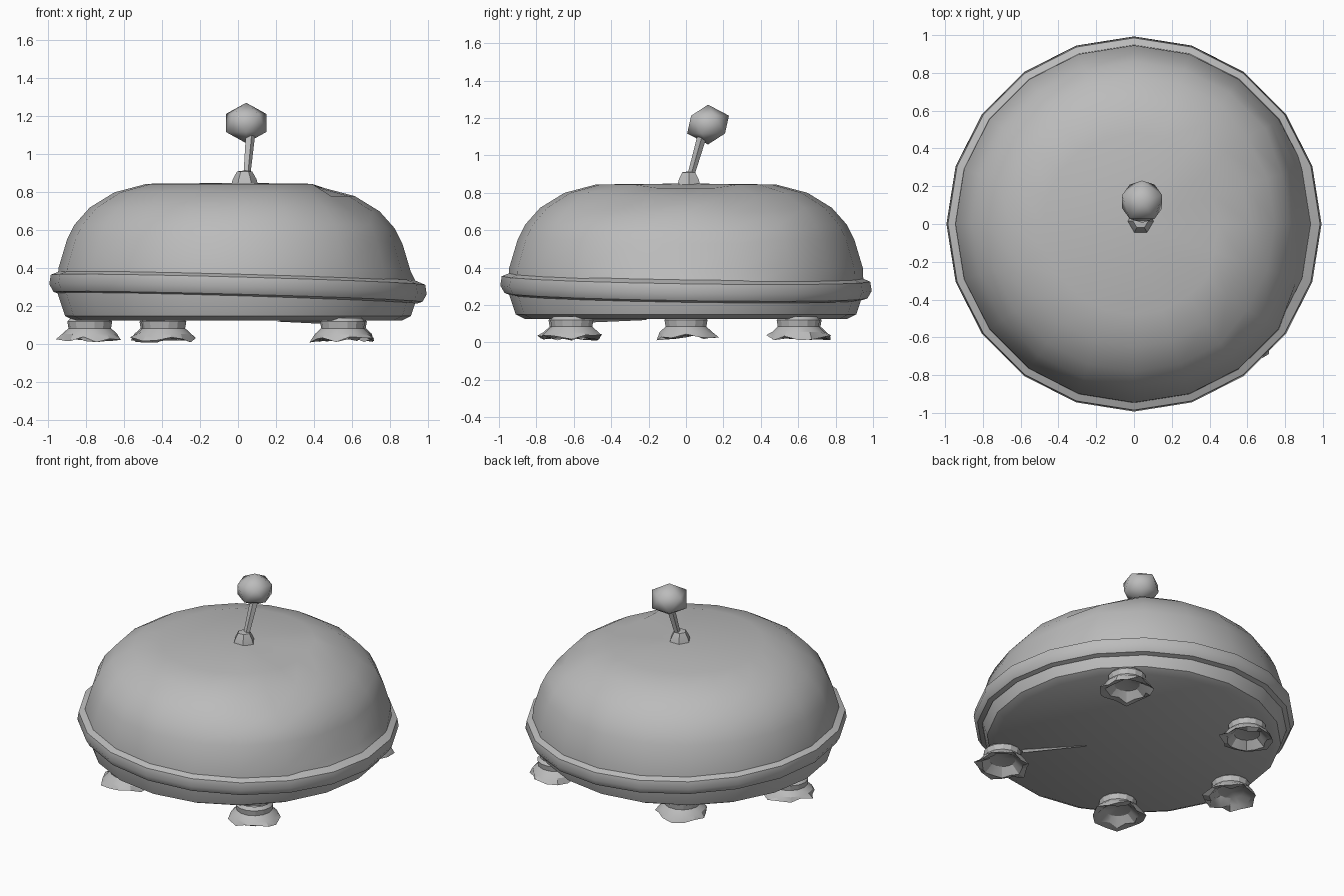
import bpy, bmesh, math, random
from mathutils import Vector

if "Cube" in bpy.data.objects:
    bpy.data.objects.remove(bpy.data.objects["Cube"])

random.seed(4)
grey = bpy.data.materials.new("plain_grey")
grey.diffuse_color = (0.5, 0.5, 0.5, 1)
grey.use_nodes = True
grey.node_tree.nodes["Principled BSDF"].inputs["Base Color"].default_value = grey.diffuse_color


def add_object(name, bm, angle):
    bmesh.ops.recalc_face_normals(bm, faces=bm.faces)
    mesh = bpy.data.meshes.new(name)
    bm.to_mesh(mesh)
    bm.free()
    mesh.materials.append(grey)
    obj = bpy.data.objects.new(name, mesh)
    bpy.context.collection.objects.link(obj)
    bpy.ops.object.select_all(action='DESELECT')
    obj.select_set(True)
    bpy.context.view_layer.objects.active = obj
    bpy.ops.object.shade_smooth_by_angle(angle=math.radians(angle))
    return obj


def lathe(name, profile, sides, angle=40, place=lambda v, ring, i: v, closed=False):
    """Spin (radius, z) points; a zero radius makes a pole; place() adjusts each point."""
    bm = bmesh.new()
    rings = []
    for k, (r, z) in enumerate(profile):
        count = 1 if r == 0 else sides
        ring = []
        for i in range(count):
            a = 2 * math.pi * i / sides
            ring.append(bm.verts.new(place(Vector((r * math.cos(a), r * math.sin(a), z)), k, i)))
        rings.append(ring)
    pairs = list(zip(rings, rings[1:])) + ([(rings[-1], rings[0])] if closed else [])
    for a, b in pairs:
        for i in range(sides):
            j = (i + 1) % sides
            quad = [a[i % len(a)], a[j % len(a)], b[j % len(b)], b[i % len(b)]]
            bm.faces.new(list(dict.fromkeys(quad)))
    return add_object(name, bm, angle)


# Domed shell, pressed in slightly at the shoulder on the +x side
def press(v, ring, i):
    if v.x > 0.4 and abs(v.y) < 0.5 and v.z > 0.4:
        v.x -= 0.035
        v.z -= 0.02
    return v


dome = [(0.95, 0.30), (0.945, 0.40), (0.90, 0.55), (0.86, 0.63), (0.78, 0.72),
        (0.65, 0.80), (0.48, 0.845), (0, 0.85)]
lathe("dome_shell", dome, 20, 50, press)

# Shallow tub under the dome with a flat floor
tub = [(0, 0.125), (0.86, 0.125), (0.91, 0.15), (0.95, 0.27), (0.95, 0.32)]
lathe("lower_tub", tub, 20, 40)


# Rim band, tilted down to the right
def tilt(v, ring, i):
    v.z -= 0.027 * v.x + 0.015 * v.y
    return v


rim = [(0.94, 0.24), (0.97, 0.25), (0.993, 0.29), (0.985, 0.34), (0.935, 0.36)]
lathe("rim_band", rim, 20, 40, tilt, closed=True)

# Five splayed feet with ragged hollow soles
foot = [(0.10, 0.14), (0.118, 0.12), (0.112, 0.085), (0.145, 0.055), (0.175, 0.03),
        (0.135, 0.035), (0.08, 0.07), (0, 0.085)]
for n, (fx, fy) in enumerate([(0.56, 0.60), (-0.40, 0.61), (-0.78, 0.0), (-0.39, -0.62), (0.55, -0.61)]):
    def splay(v, ring, i):
        if ring in (4, 5):
            s = random.uniform(0.9, 1.04) if i % 2 else random.uniform(0.82, 0.96)
            v = Vector((v.x * s, v.y * s, v.z + random.uniform(-0.02, 0.015)))
        return v + Vector((fx, fy, 0))
    lathe(f"foot_{n + 1}", foot, 14, 25, splay)

# Thin ridge along the floor from one foot
bm = bmesh.new()
bmesh.ops.create_cone(bm, cap_ends=True, segments=4, radius1=0.015, radius2=0.002, depth=0.4)
start, end = Vector((0.48, -0.52, 0.122)), Vector((0.2, -0.2, 0.122))
turn = (end - start).to_track_quat('Z', 'Y')
for v in bm.verts:
    v.co = turn @ v.co + (start + end) / 2
add_object("floor_ridge", bm, 20)

# Antenna: socket, leaning rod and faceted ball
socket = [(0.072, 0.835), (0.062, 0.87), (0.04, 0.91), (0, 0.915)]
lathe("antenna_socket", socket, 6, 30, lambda v, k, i: v + Vector((0.035, 0.015, 0)))
lathe("antenna_rod", [(0.02, 0.89), (0.027, 1.10)], 5, 30,
      lambda v, k, i: v + Vector((0.045 + 0.018 * k, 0.025 + 0.06 * k, 0)))
bm = bmesh.new()
bmesh.ops.create_icosphere(bm, subdivisions=1, radius=0.125)
for v in bm.verts:
    v.co = Vector((-v.co.y, v.co.x, v.co.z * 0.85)) + Vector((0.043, 0.118, 1.165))
add_object("antenna_ball", bm, 45)
